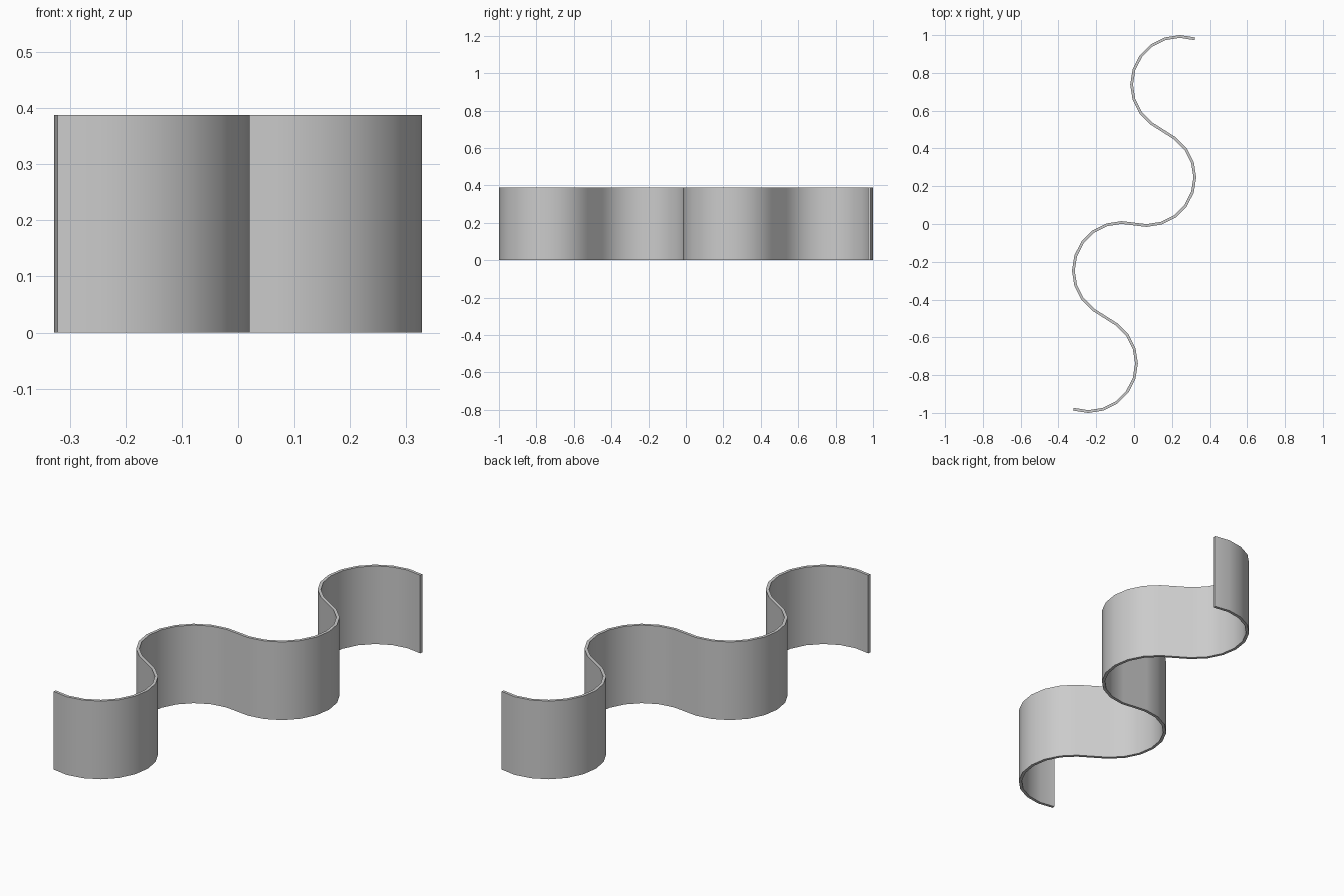
import bpy, bmesh
from math import radians, cos, sin

if "Cube" in bpy.data.objects:
    bpy.data.objects.remove(bpy.data.objects["Cube"])

RADIUS, THICK, HEIGHT = 0.255, 0.0145, 0.388


def arc(cx, cy, start, end, step):
    return [(cx + RADIUS * cos(radians(a)), cy + RADIUS * sin(radians(a)))
            for a in range(start, end + step, step)]


# Back half of the wave path: two opposed arcs joined by a straight link
half = arc(0.242, 0.738, 72, 234, 18) + arc(0.066, 0.247, 54, -90, -18)
# Front half is the same path turned half a circle about the centre
path = half + [(-x, -y) for x, y in reversed(half)]

# Upright ribbon
bm = bmesh.new()
low = [bm.verts.new((x, y, 0)) for x, y in path]
high = [bm.verts.new((x, y, HEIGHT)) for x, y in path]
for i in range(len(path) - 1):
    bm.faces.new((low[i], low[i + 1], high[i + 1], high[i]))
mesh = bpy.data.meshes.new("wavy_wall")
bm.to_mesh(mesh)
bm.free()
wall = bpy.data.objects.new("wavy_wall", mesh)
bpy.context.collection.objects.link(wall)

# Wall thickness, centred on the path
solid = wall.modifiers.new("thickness", 'SOLIDIFY')
solid.thickness = THICK
solid.offset = 0
solid.use_even_offset = True

# Smooth faces with crisp rims
bpy.context.view_layer.objects.active = wall
wall.select_set(True)
bpy.ops.object.modifier_apply(modifier=solid.name)
bpy.ops.object.shade_smooth_by_angle(angle=radians(30))
